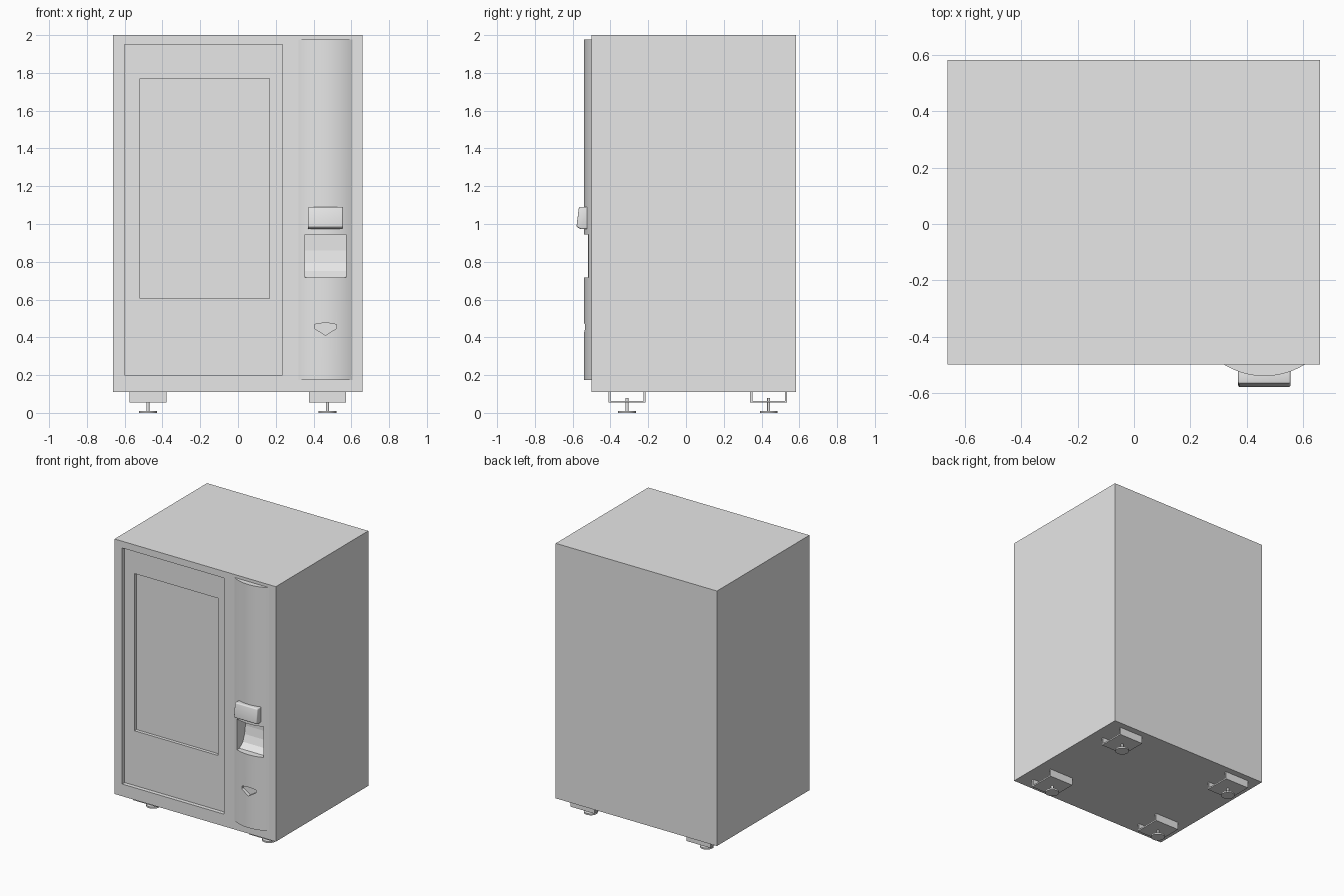
import bpy, bmesh, math
from mathutils import Matrix

if "Cube" in bpy.data.objects:
    bpy.data.objects.remove(bpy.data.objects["Cube"])


def material(name, v):
    m = bpy.data.materials.new(name)
    m.diffuse_color = (v, v, v, 1)
    m.use_nodes = True
    m.node_tree.nodes["Principled BSDF"].inputs["Base Color"].default_value = m.diffuse_color
    return m


GREY = material("cabinet grey", 0.8)
PALE = material("window pale grey", 1.0)


def finish(name, bm, mat=GREY, smooth=False):
    bmesh.ops.recalc_face_normals(bm, faces=bm.faces)
    me = bpy.data.meshes.new(name)
    bm.to_mesh(me)
    bm.free()
    me.materials.append(mat)
    ob = bpy.data.objects.new(name, me)
    bpy.context.collection.objects.link(ob)
    if smooth:
        shade(ob)
    return ob


def shade(ob):
    bpy.ops.object.select_all(action='DESELECT')
    ob.select_set(True)
    bpy.context.view_layer.objects.active = ob
    bpy.ops.object.shade_smooth_by_angle(angle=math.radians(30))


def add_box(bm, x0, x1, y0, y1, z0, z1):
    m = Matrix.Translation(((x0 + x1) / 2, (y0 + y1) / 2, (z0 + z1) / 2))
    m = m @ Matrix.Diagonal((x1 - x0, y1 - y0, z1 - z0, 1))
    bmesh.ops.create_cube(bm, size=1, matrix=m)


def box(name, *dims, mat=GREY):
    bm = bmesh.new()
    add_box(bm, *dims)
    return finish(name, bm, mat)


def prism(name, points, axis, a, b, smooth=False):
    """Extrude a flat outline along x, y or z from a to b."""
    def place(p, d):
        c = list(p)
        c.insert("xyz".index(axis), d)
        return c
    bm = bmesh.new()
    face = bm.faces.new([bm.verts.new(place(p, a)) for p in points])
    ext = bmesh.ops.extrude_face_region(bm, geom=[face])
    shift = place((0, 0), b - a)
    bmesh.ops.translate(bm, vec=shift, verts=[g for g in ext["geom"] if isinstance(g, bmesh.types.BMVert)])
    return finish(name, bm, GREY, smooth)


def bevel(ob, width, segments=3):
    mod = ob.modifiers.new("rounding", 'BEVEL')
    mod.width, mod.segments = width, segments
    bake(ob)


def bake(ob):
    dg = bpy.context.evaluated_depsgraph_get()
    me = bpy.data.meshes.new_from_object(ob.evaluated_get(dg))
    ob.modifiers.clear()
    ob.data = me


def cut(ob, cutters):
    for c in cutters:
        mod = ob.modifiers.new("cut", 'BOOLEAN')
        mod.operation, mod.solver, mod.object = 'DIFFERENCE', 'EXACT', c
    bake(ob)


# Cabinet, and the curved control column on its front
FRONT = -0.50
cabinet = box("cabinet", -0.662, 0.66, FRONT, 0.583, 0.11, 2.0)
CX, HALF, BULGE = 0.463, 0.142, 0.04
R = (HALF ** 2 + BULGE ** 2) / (2 * BULGE)
span = math.asin(HALF / R)
arc = [(CX + R * math.sin(t), FRONT - BULGE + R * (1 - math.cos(t)))
       for t in (span * (i / 12 - 1) for i in range(25))]
outline = arc + [(CX + HALF, FRONT + 0.02), (CX - HALF, FRONT + 0.02)]
column = prism("control_column", outline, "z", 0.175, 1.978)

# Cutters: door panel, window opening, delivery pocket, coin return
panel_cut = box("panel_cutter", -0.60, 0.235, -0.60, -0.47, 0.20, 1.95)
window_cut = box("window_cutter", -0.52, 0.166, -0.60, -0.44, 0.605, 1.77)
pocket_cut = prism("pocket_cutter",
                   [(-0.65, 0.717), (-0.49, 0.717), (-0.45, 0.75), (-0.43, 0.80),
                    (-0.42, 0.86), (-0.42, 0.945), (-0.65, 0.945)], "x", 0.355, 0.572)
slot = [(0.405, 0.468), (0.435, 0.474), (0.463, 0.476), (0.491, 0.474),
        (0.521, 0.468), (0.521, 0.447), (0.463, 0.411), (0.405, 0.447)]
slot_cut = prism("coin_return_cutter", slot, "y", -0.60, -0.515)

cut(cabinet, [panel_cut, window_cut, pocket_cut])
cut(column, [pocket_cut, slot_cut])
shade(column)
for c in (panel_cut, window_cut, pocket_cut, slot_cut):
    bpy.data.objects.remove(c)

# Window pane at the back of its opening
box("window", -0.52, 0.166, -0.446, -0.439, 0.605, 1.77, mat=PALE)

# Hooded keypad above the pocket
hood = prism("keypad_hood", [(-0.515, 0.975), (-0.555, 0.972), (-0.58, 0.985),
                             (-0.567, 1.09), (-0.515, 1.09)], "x", 0.37, 0.556)
bevel(hood, 0.007)
shade(hood)

# Four U-shaped brackets with levelling feet
for side, x in (("left", -0.477), ("right", 0.474)):
    for end, y in (("front", -0.312), ("back", 0.438)):
        bm = bmesh.new()
        h, t = 0.098, 0.011
        add_box(bm, x - h, x + h, y - h, y + h, 0.054, 0.064)
        add_box(bm, x - h, x + h, y - h, y - h + t, 0.064, 0.112)
        add_box(bm, x - h, x + h, y + h - t, y + h, 0.064, 0.112)
        finish(f"{end}_{side}_bracket", bm)
        bm = bmesh.new()
        for r, z0, z1 in ((0.047, 0.0, 0.011), (0.008, 0.011, 0.08)):
            bmesh.ops.create_cone(bm, cap_ends=True, segments=24, radius1=r, radius2=r, depth=z1 - z0,
                                  matrix=Matrix.Translation((x, y, (z0 + z1) / 2)))
        finish(f"{end}_{side}_levelling_foot", bm, GREY, True)
